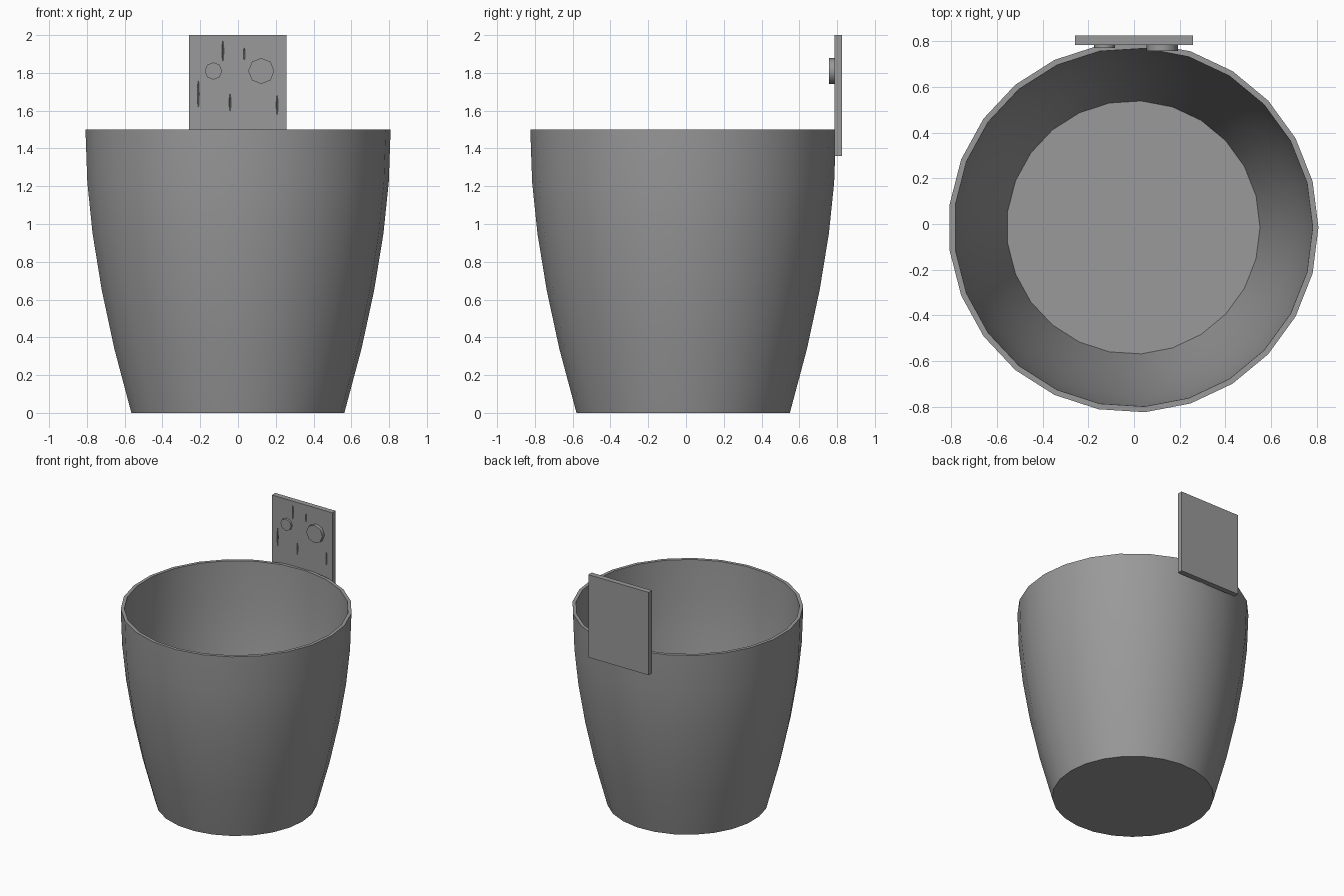
import bpy, bmesh
from math import cos, sin, pi, radians
from mathutils import Matrix

if "Cube" in bpy.data.objects:
    bpy.data.objects.remove(bpy.data.objects["Cube"])

# One dark grey for every part
dark_grey = bpy.data.materials.new("dark_grey")
dark_grey.diffuse_color = (0.32, 0.32, 0.32, 1)
dark_grey.use_nodes = True
dark_grey.node_tree.nodes["Principled BSDF"].inputs["Base Color"].default_value = dark_grey.diffuse_color


def make_object(name, bm, smooth_angle=0):
    bmesh.ops.recalc_face_normals(bm, faces=bm.faces)
    mesh = bpy.data.meshes.new(name)
    bm.to_mesh(mesh)
    bm.free()
    mesh.materials.append(dark_grey)
    ob = bpy.data.objects.new(name, mesh)
    bpy.context.collection.objects.link(ob)
    bpy.ops.object.select_all(action='DESELECT')
    ob.select_set(True)
    bpy.context.view_layer.objects.active = ob
    if smooth_angle:
        bpy.ops.object.shade_smooth_by_angle(angle=radians(smooth_angle))
    return ob


def lathe(name, profile, sides, cx, cy):
    """Revolve (radius, z) points; both profile ends are capped."""
    bm = bmesh.new()
    rings = [[bm.verts.new((cx + r * cos(2 * pi * i / sides),
                            cy + r * sin(2 * pi * i / sides), z))
              for i in range(sides)] for r, z in profile]
    for a, b in zip(rings, rings[1:]):
        for i in range(sides):
            j = (i + 1) % sides
            bm.faces.new((a[i], a[j], b[j], b[i]))
    bm.faces.new(rings[0])
    bm.faces.new(rings[-1])
    return make_object(name, bm, 30)


def knob(name, x, z, radius, y_front, y_back=0.79):
    """Octagonal stub on the front of the plate."""
    bm = bmesh.new()
    place = (Matrix.Translation((x, (y_front + y_back) / 2, z))
             @ Matrix.Rotation(pi / 2, 4, 'X'))
    bmesh.ops.create_cone(bm, cap_ends=True, segments=8, radius1=radius,
                          radius2=radius, depth=y_back - y_front, matrix=place)
    return make_object(name, bm, 50)


# Tapered bucket: outer wall up, over the rim, inner wall down to the floor
outer = [(0.566, 0), (0.657, 0.34), (0.724, 0.65), (0.773, 0.95),
         (0.801, 1.22), (0.811, 1.5)]
wall = 0.025
inner = [(r - wall, z) for r, z in reversed(outer[1:])] + [(0.555, 0.03)]
lathe("bucket", outer + inner, 25, -0.003, -0.015)

# Thin upright nicks to cut from the plate: x, z, half height
nicks = [(-0.08, 1.915, 0.055), (0.033, 1.90, 0.032), (-0.21, 1.688, 0.07),
         (-0.042, 1.643, 0.047), (0.207, 1.63, 0.052)]
bm = bmesh.new()
for x, z, h in nicks:
    place = Matrix.Translation((x, 0.785, z)) @ Matrix.Diagonal((0.005, 0.01, h, 1))
    bmesh.ops.create_uvsphere(bm, u_segments=8, v_segments=6, radius=1, matrix=place)
cutter = make_object("nick_cutter", bm)
cutter.hide_render = True

# Back plate with the nicks cut in its front
bm = bmesh.new()
bmesh.ops.create_cube(bm, size=1)
bmesh.ops.scale(bm, vec=(0.517, 0.041, 0.64), verts=bm.verts)
bmesh.ops.translate(bm, vec=(-0.001, 0.8055, 1.68), verts=bm.verts)
plate = make_object("back_plate", bm)
cut = plate.modifiers.new("nicks", 'BOOLEAN')
cut.operation = 'DIFFERENCE'
cut.solver = 'EXACT'
cut.object = cutter
bpy.ops.object.modifier_apply(modifier=cut.name)
bpy.data.objects.remove(cutter)

# Two round knobs on the plate
knob("small_knob", -0.13, 1.81, 0.046, 0.77)
knob("large_knob", 0.123, 1.81, 0.069, 0.757)
